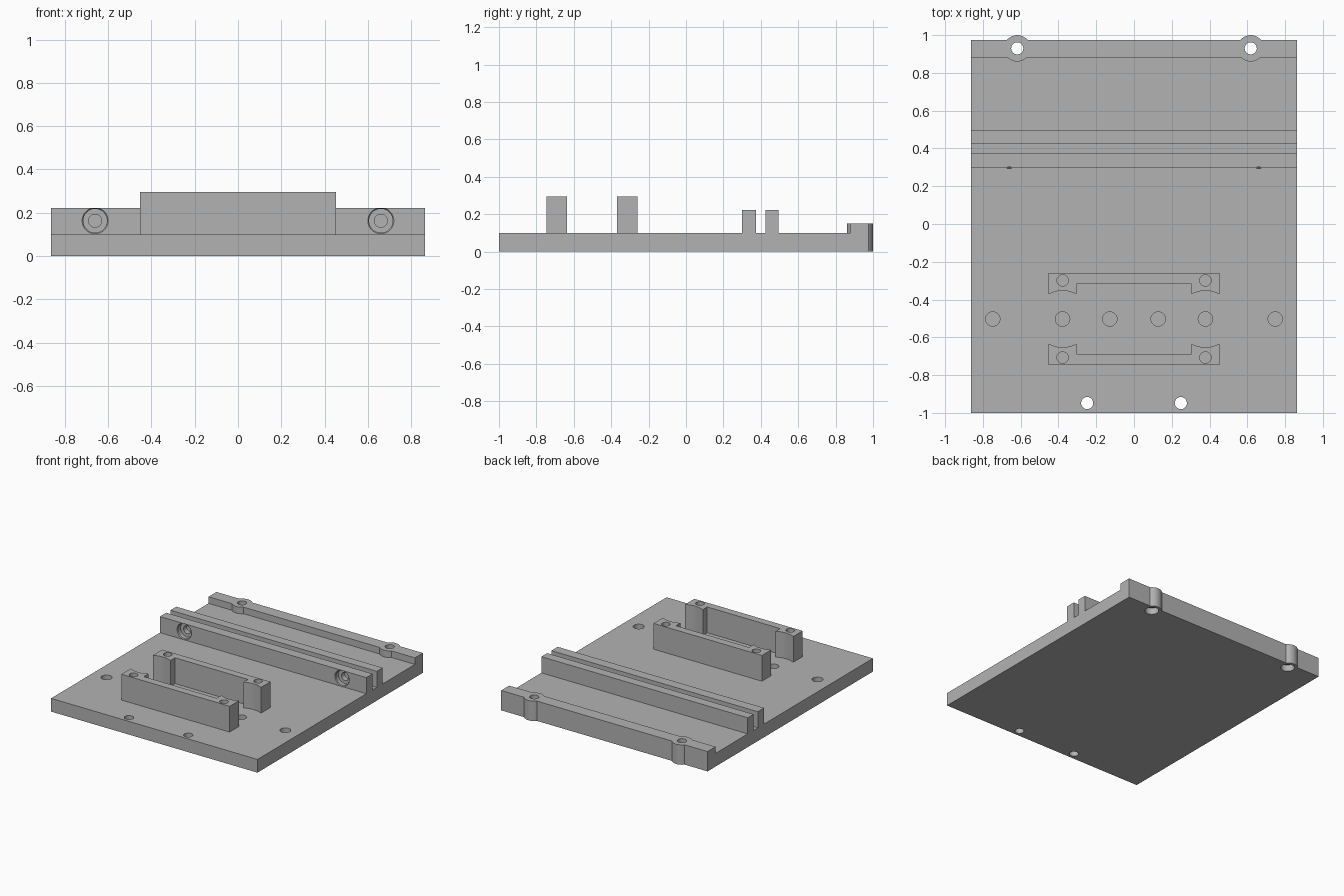
import bpy, bmesh, math
from mathutils import Matrix

if "Cube" in bpy.data.objects:
    bpy.data.objects.remove(bpy.data.objects["Cube"], do_unlink=True)

GREY = (0.45, 0.45, 0.45, 1)
grey = bpy.data.materials.new("plain grey")
grey.use_nodes = True
grey.diffuse_color = GREY
grey.node_tree.nodes["Principled BSDF"].inputs["Base Color"].default_value = GREY


def to_object(bm, name):
    bmesh.ops.recalc_face_normals(bm, faces=bm.faces)
    mesh = bpy.data.meshes.new(name)
    bm.to_mesh(mesh)
    bm.free()
    mesh.materials.append(grey)
    ob = bpy.data.objects.new(name, mesh)
    bpy.context.collection.objects.link(ob)
    return ob


def extrude(name, points, direction):
    bm = bmesh.new()
    face = bm.faces.new([bm.verts.new(p) for p in points])
    out = bmesh.ops.extrude_face_region(bm, geom=[face])
    moved = [g for g in out["geom"] if isinstance(g, bmesh.types.BMVert)]
    bmesh.ops.translate(bm, verts=moved, vec=direction)
    return to_object(bm, name)


def cylinder(name, x, y, z0, z1, r, r_top=None):
    bm = bmesh.new()
    bmesh.ops.create_cone(bm, cap_ends=True, segments=48, radius1=r,
                          radius2=r if r_top is None else r_top, depth=z1 - z0,
                          matrix=Matrix.Translation((x, y, (z0 + z1) / 2)))
    return to_object(bm, name)


def bore(x, z, y0, y1, r, r_back):
    # horizontal cutter running from y0 back to y1
    ob = cylinder("bore_cutter", 0, 0, y0, y1, r, r_back)
    ob.data.transform(Matrix.Translation((x, 0, z)) @ Matrix.Rotation(-math.pi / 2, 4, "X"))
    return ob


def combine(base, tool, operation):
    mod = base.modifiers.new(operation, "BOOLEAN")
    mod.operation, mod.object, mod.solver = operation, tool, "EXACT"
    bpy.context.view_layer.objects.active = base
    bpy.ops.object.modifier_apply(modifier=mod.name)
    bpy.data.objects.remove(tool, do_unlink=True)


W, TOP, RIDGE, RAIL, BLOCK = 0.863, 0.1, 0.222, 0.15, 0.295

# plate, two ridges and rear rail share one side profile
profile = [(-1, 0), (-1, TOP), (0.30, TOP), (0.30, RIDGE), (0.375, RIDGE), (0.375, TOP),
           (0.425, TOP), (0.425, RIDGE), (0.495, RIDGE), (0.495, TOP),
           (0.88, TOP), (0.88, RAIL), (0.975, RAIL), (0.975, 0)]
body = extrude("mounting_plate", [(-W, y, z) for y, z in profile], (2 * W, 0, 0))

# rear screw bosses
for s in (-1, 1):
    combine(body, cylinder("boss", s * 0.618, 0.93, 0, RAIL, 0.07), "UNION")

# facing pair of U-shaped brackets, with scooped end pads
MID = -0.503
for s in (-1, 1):
    outline = [(-0.453, 0.243), (0.453, 0.243), (0.453, 0.133), (0.305, 0.133),
               (0.305, 0.186), (-0.305, 0.186), (-0.305, 0.133), (-0.453, 0.133)]
    bracket = extrude("bracket", [(x, MID + s * y, TOP - 0.02) for x, y in outline],
                      (0, 0, BLOCK - TOP + 0.02))
    for x in (-0.378, 0.378):
        combine(bracket, cylinder("scoop", x, MID, 0, 0.4, 0.15), "DIFFERENCE")
        combine(bracket, cylinder("pilot_hole", x, MID + s * 0.204, 0.15, 0.4, 0.03),
                "DIFFERENCE")
    combine(body, bracket, "UNION")

for s in (-1, 1):
    cutters = [
        # rear boss holes with counterbores underneath
        cylinder("hole", s * 0.618, 0.93, -0.1, 0.3, 0.032),
        cylinder("counterbore", s * 0.618, 0.93, -0.1, 0.05, 0.048),
        # front through holes
        cylinder("hole", s * 0.248, -0.948, -0.1, 0.3, 0.032),
        # stepped bores in the front ridge
        bore(s * 0.66, 0.163, 0.29, 0.335, 0.055, 0.055),
        bore(s * 0.66, 0.163, 0.295, 0.309, 0.0645, 0.052),
        bore(s * 0.66, 0.163, 0.30, 0.40, 0.03, 0.03),
    ]
    # blind holes along the middle of the brackets
    cutters += [cylinder("blind_hole", s * x, MID, 0.04, 0.3, 0.038)
                for x in (0.128, 0.378, 0.748)]
    for c in cutters:
        combine(body, c, "DIFFERENCE")

bpy.ops.object.select_all(action="DESELECT")
body.select_set(True)
bpy.context.view_layer.objects.active = body
bpy.ops.object.shade_smooth_by_angle(angle=math.radians(30))
